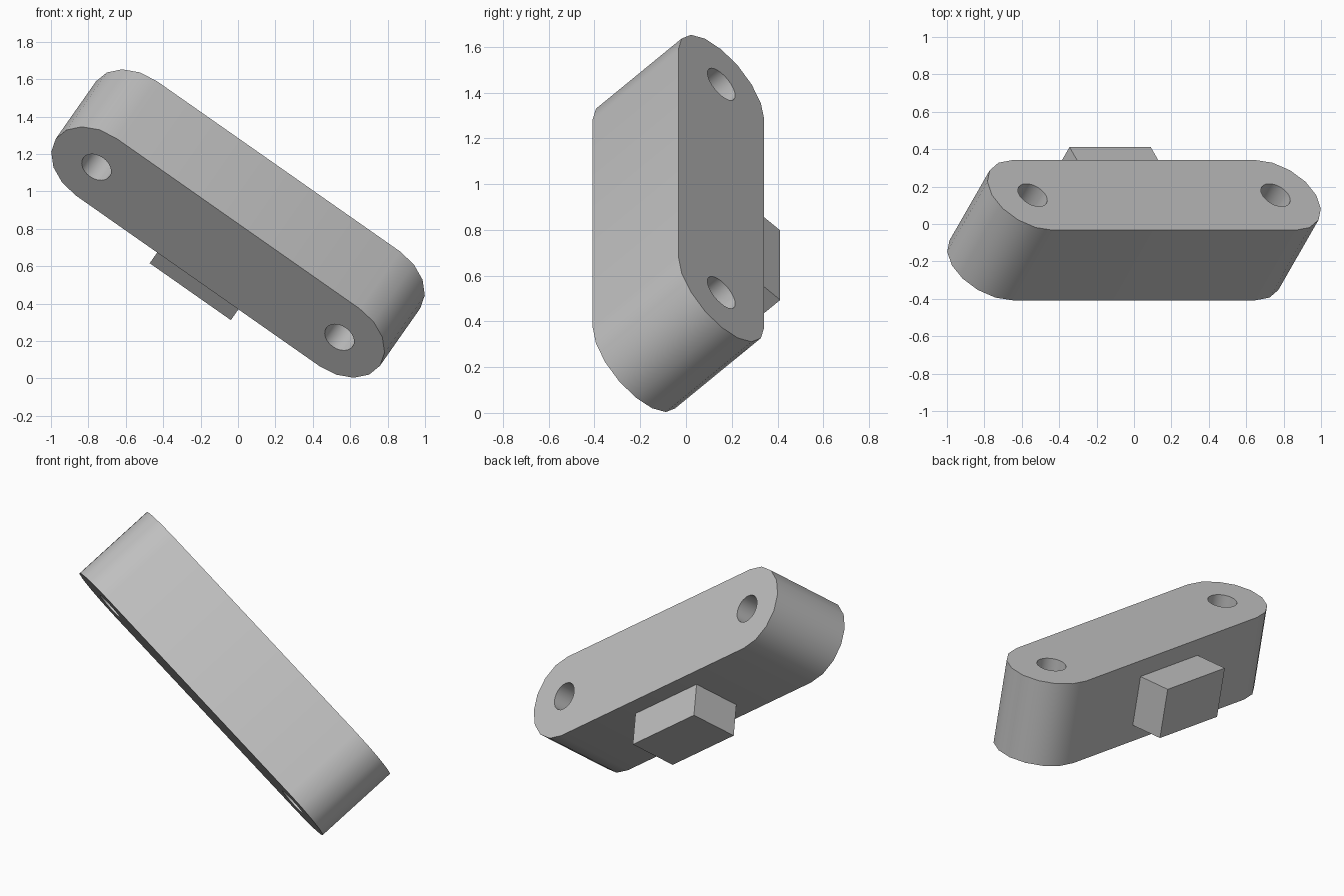
import bpy, bmesh, math
from mathutils import Matrix, Euler, Vector

cube = bpy.data.objects.get("Cube")
if cube:
    bpy.data.objects.remove(cube, do_unlink=True)

RADIUS = 0.265      # end radius, half the bar's width and depth
HALF_SPAN = 0.793   # bar centre to hole centre
HOLE_RADIUS = 0.086
BLOCK_SIZE = (0.53, 0.227, 0.314)

# Tilted placement shared by all parts
tilt = Euler((math.radians(-45), math.radians(35), 0)).to_matrix().to_4x4()
placement = Matrix.Translation((0, -0.033, 0.828)) @ tilt

grey = bpy.data.materials.new("plain grey")
grey.use_nodes = True
colour = (0.53, 0.53, 0.53, 1)
grey.diffuse_color = colour
grey.node_tree.nodes["Principled BSDF"].inputs["Base Color"].default_value = colour


def arc(cx, radius, start, sweep, steps):
    angles = [start + sweep * i / steps for i in range(steps + 1)]
    return [Vector((cx + radius * math.cos(a), radius * math.sin(a), -RADIUS)) for a in angles]


def add_loop(bm, points):
    verts = [bm.verts.new(p) for p in points]
    return [bm.edges.new((verts[i - 1], v)) for i, v in enumerate(verts)]


def finish(bm, name):
    bmesh.ops.recalc_face_normals(bm, faces=bm.faces[:])
    mesh = bpy.data.meshes.new(name)
    bm.to_mesh(mesh)
    bm.free()
    mesh.materials.append(grey)
    obj = bpy.data.objects.new(name, mesh)
    bpy.context.collection.objects.link(obj)
    obj.matrix_world = placement
    return obj


# Round-ended bar with a hole through each end
bm = bmesh.new()
edges = add_loop(bm, arc(HALF_SPAN, RADIUS, -math.pi / 2, math.pi, 8)
                 + arc(-HALF_SPAN, RADIUS, math.pi / 2, math.pi, 8))
for side in (-1, 1):
    edges += add_loop(bm, arc(side * HALF_SPAN, HOLE_RADIUS, 0, math.tau, 24)[:-1])
bmesh.ops.triangle_fill(bm, edges=edges, use_beauty=True, normal=(0, 0, 1))
result = bmesh.ops.extrude_face_region(bm, geom=bm.faces[:], use_keep_orig=True)
top = [g for g in result["geom"] if isinstance(g, bmesh.types.BMVert)]
bmesh.ops.translate(bm, verts=top, vec=(0, 0, 2 * RADIUS))
bar = finish(bm, "bar")
bpy.ops.object.select_all(action="DESELECT")
bar.select_set(True)
bpy.context.view_layer.objects.active = bar
bpy.ops.object.shade_smooth_by_angle(angle=math.radians(30))

# Rectangular block on the lower side, sunk slightly into the bar
bm = bmesh.new()
bmesh.ops.create_cube(bm, size=1)
bmesh.ops.scale(bm, verts=bm.verts[:], vec=BLOCK_SIZE)
bmesh.ops.translate(bm, verts=bm.verts[:], vec=(0, 0.472 - BLOCK_SIZE[1] / 2, 0))
finish(bm, "side_block")
